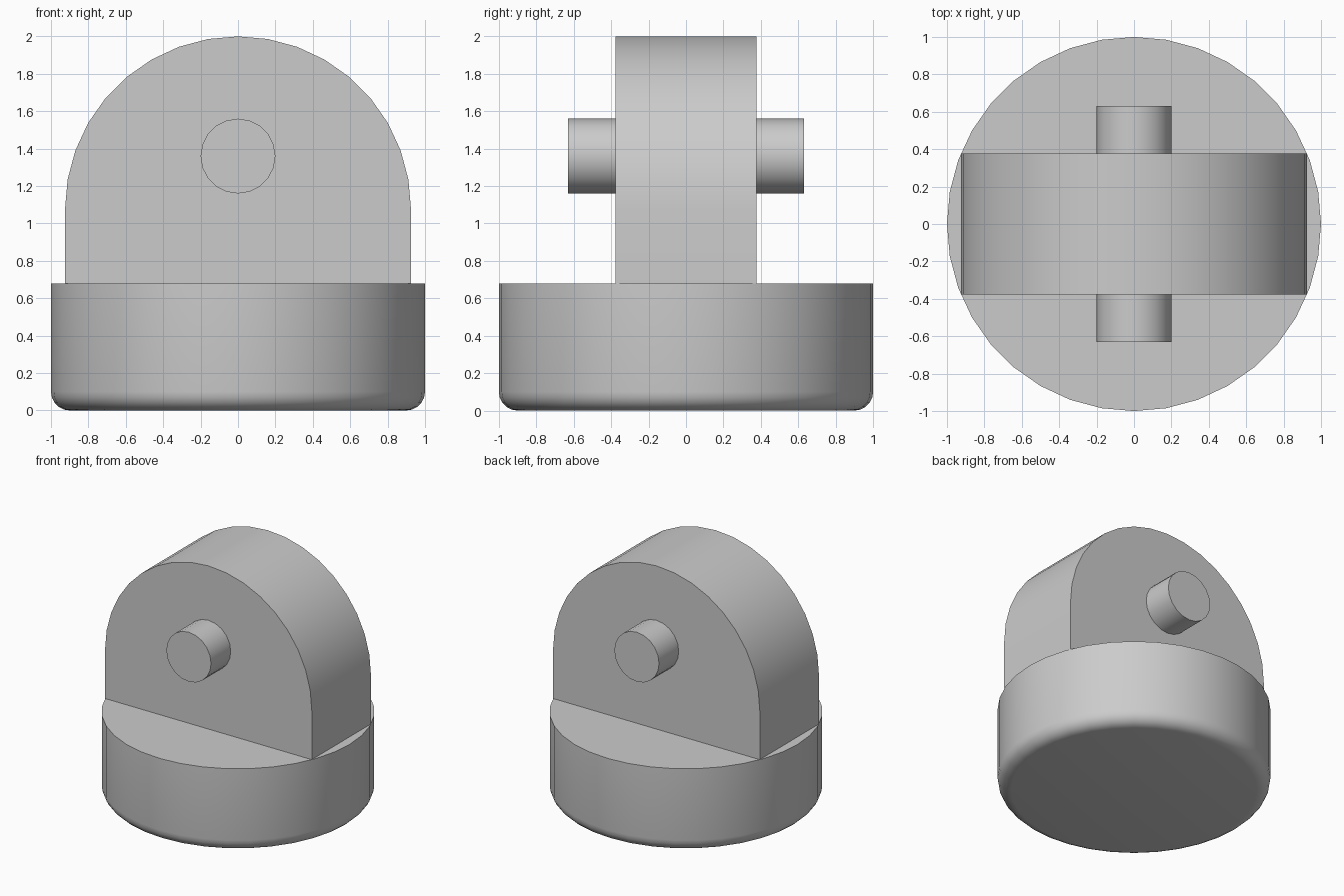
import bpy, bmesh, math
from mathutils import Matrix

cube = bpy.data.objects.get("Cube")
if cube:
    bpy.data.objects.remove(cube, do_unlink=True)

# One plain grey for the whole model
grey = bpy.data.materials.new("plain grey")
grey.use_nodes = True
colour = (0.6, 0.6, 0.6, 1)
grey.diffuse_color = colour
grey.node_tree.nodes["Principled BSDF"].inputs["Base Color"].default_value = colour


def finish(name, bm):
    bmesh.ops.recalc_face_normals(bm, faces=bm.faces)
    mesh = bpy.data.meshes.new(name)
    bm.to_mesh(mesh)
    bm.free()
    obj = bpy.data.objects.new(name, mesh)
    bpy.context.collection.objects.link(obj)
    mesh.materials.append(grey)
    bpy.ops.object.select_all(action='DESELECT')
    obj.select_set(True)
    bpy.context.view_layer.objects.active = obj
    bpy.ops.object.shade_smooth_by_angle(angle=math.radians(35))
    return obj


def cylinder(radius, depth, segments, matrix):
    bm = bmesh.new()
    bmesh.ops.create_cone(bm, cap_ends=True, segments=segments, radius1=radius,
                          radius2=radius, depth=depth, matrix=matrix)
    return bm


# Round base with a rounded lower rim
height = 0.68
bm = cylinder(1, height, 36, Matrix.Translation((0, 0, height / 2)))
rim = [e for e in bm.edges if all(v.co.z < 0.01 for v in e.verts)]
bmesh.ops.bevel(bm, geom=rim, offset=0.1, segments=5, profile=0.5, affect='EDGES')
finish("round_base", bm)

# Upright block with a semicircular top
radius, half_depth, steps = 0.925, 0.378, 18
centre = 2 - radius
outline = [(radius, height)]
for i in range(steps + 1):
    a = math.pi * i / steps
    outline.append((radius * math.cos(a), centre + radius * math.sin(a)))
outline.append((-radius, height))
bm = bmesh.new()
face = bm.faces.new([bm.verts.new((x, -half_depth, z)) for x, z in outline])
side = bmesh.ops.extrude_face_region(bm, geom=[face])["geom"]
bmesh.ops.translate(bm, vec=(0, 2 * half_depth, 0),
                    verts=[g for g in side if isinstance(g, bmesh.types.BMVert)])
finish("arched_block", bm)

# Pin passing through the block from front to back
turn = Matrix.Translation((0, 0, 1.36)) @ Matrix.Rotation(math.pi / 2, 4, 'X')
finish("cross_pin", cylinder(0.2, 1.26, 20, turn))
